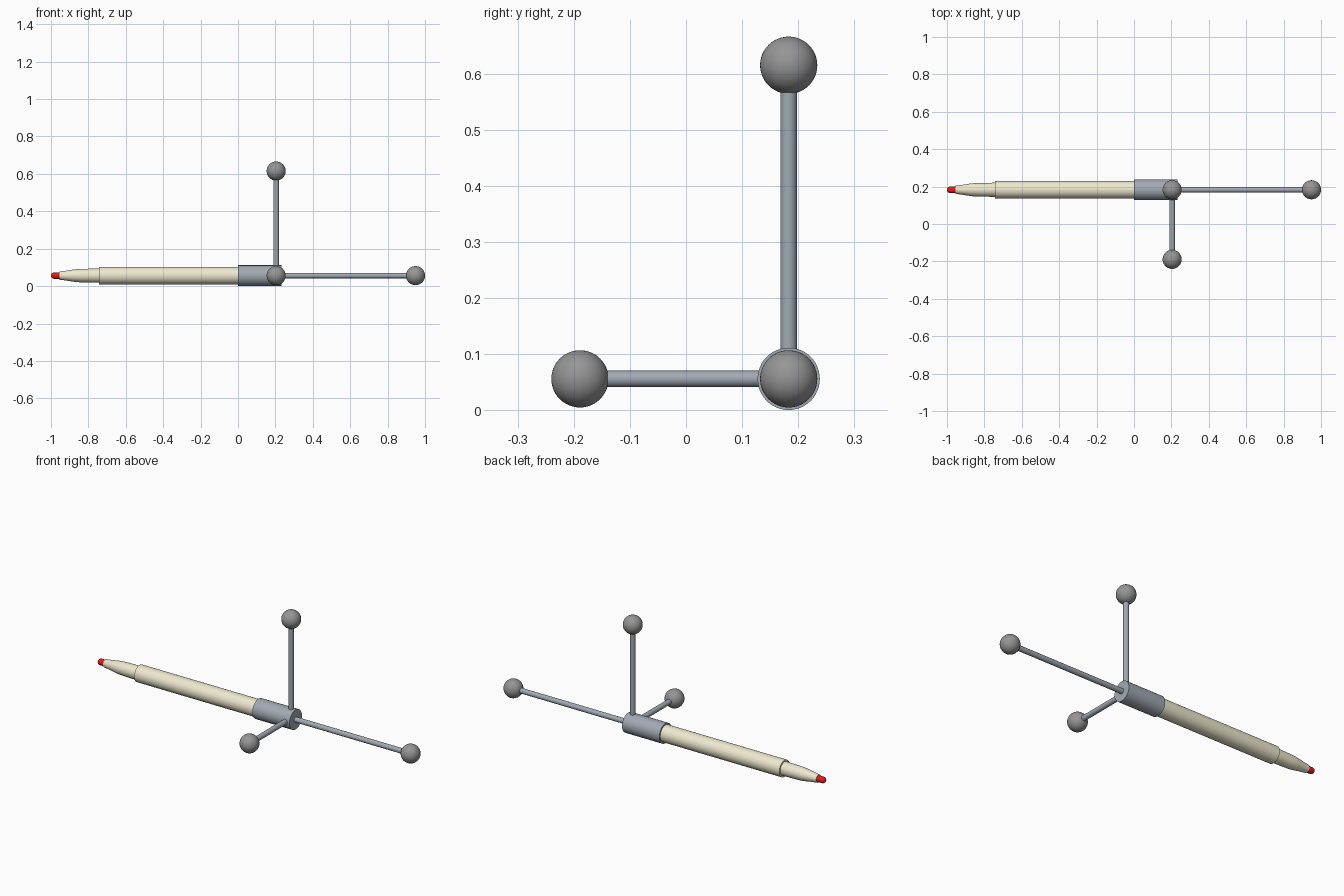
import bpy, math
from mathutils import Vector

if "Cube" in bpy.data.objects:
    bpy.data.objects.remove(bpy.data.objects["Cube"])

AXIS_Y, AXIS_Z = 0.183, 0.056      # pen axis
HUB = Vector((0.204, AXIS_Y, AXIS_Z))
SEG = 48


def material(name, rgb):
    m = bpy.data.materials.new(name)
    m.diffuse_color = (*rgb, 1)
    m.use_nodes = True
    m.node_tree.nodes["Principled BSDF"].inputs["Base Color"].default_value = m.diffuse_color
    return m


cream = material("cream", (0.86, 0.81, 0.62))
red = material("red", (0.8, 0.01, 0.01))
steel = material("steel", (0.36, 0.40, 0.45))
grey = material("grey", (0.30, 0.30, 0.30))


def finish(obj, name, mat):
    obj.name = name
    obj.data.materials.append(mat)
    bpy.context.view_layer.objects.active = obj
    obj.select_set(True)
    bpy.ops.object.shade_smooth_by_angle(angle=math.radians(30))
    obj.select_set(False)


def lathe(name, profile, mat):
    """Closed solid turned about the pen axis from (x, radius) points, left to right."""
    verts, faces = [], []
    for x, r in profile:
        for i in range(SEG):
            a = 2 * math.pi * i / SEG
            verts.append((x, AXIS_Y + r * math.cos(a), AXIS_Z + r * math.sin(a)))
    for k in range(len(profile) - 1):
        for i in range(SEG):
            j = (i + 1) % SEG
            faces.append((k * SEG + i, k * SEG + j, (k + 1) * SEG + j, (k + 1) * SEG + i))
    last = (len(profile) - 1) * SEG
    faces.append(tuple(reversed(range(SEG))))
    faces.append(tuple(range(last, last + SEG)))
    me = bpy.data.meshes.new(name)
    me.from_pydata(verts, [], faces)
    obj = bpy.data.objects.new(name, me)
    bpy.context.collection.objects.link(obj)
    finish(obj, name, mat)


def marker(name, direction, length):
    """Rod from the hub with a ball on its end."""
    d = Vector(direction)
    bpy.ops.mesh.primitive_cylinder_add(vertices=32, radius=0.0145, depth=length,
                                        location=HUB + d * length / 2,
                                        rotation=d.to_track_quat('Z', 'Y').to_euler())
    finish(bpy.context.object, name + "_rod", steel)
    bpy.ops.mesh.primitive_uv_sphere_add(segments=48, ring_count=24, radius=0.051,
                                         location=HUB + d * length)
    finish(bpy.context.object, name + "_ball", grey)


# Pen: barrel, stepped nose and rounded tip
lathe("pen_barrel", [(-0.743, 0.047), (0.01, 0.047)], cream)
lathe("pen_nose", [(-0.955, 0.022), (-0.92, 0.026), (-0.89, 0.031), (-0.865, 0.0345),
                   (-0.84, 0.036), (-0.735, 0.038)], cream)
tip = [(-0.982 - 0.018 * math.cos(t), 0.0175 * math.sin(t))
       for t in (math.radians(a) for a in range(6, 91, 12))]
lathe("pen_tip", tip + [(-0.982, 0.0175), (-0.95, 0.0175)], red)

# Collar holding the three tracking markers
lathe("collar", [(0.0, 0.0555), (0.232, 0.0555)], steel)
marker("side_marker", (0, -1, 0), 0.372)
marker("top_marker", (0, 0, 1), 0.559)
marker("rear_marker", (1, 0, 0), 0.745)
